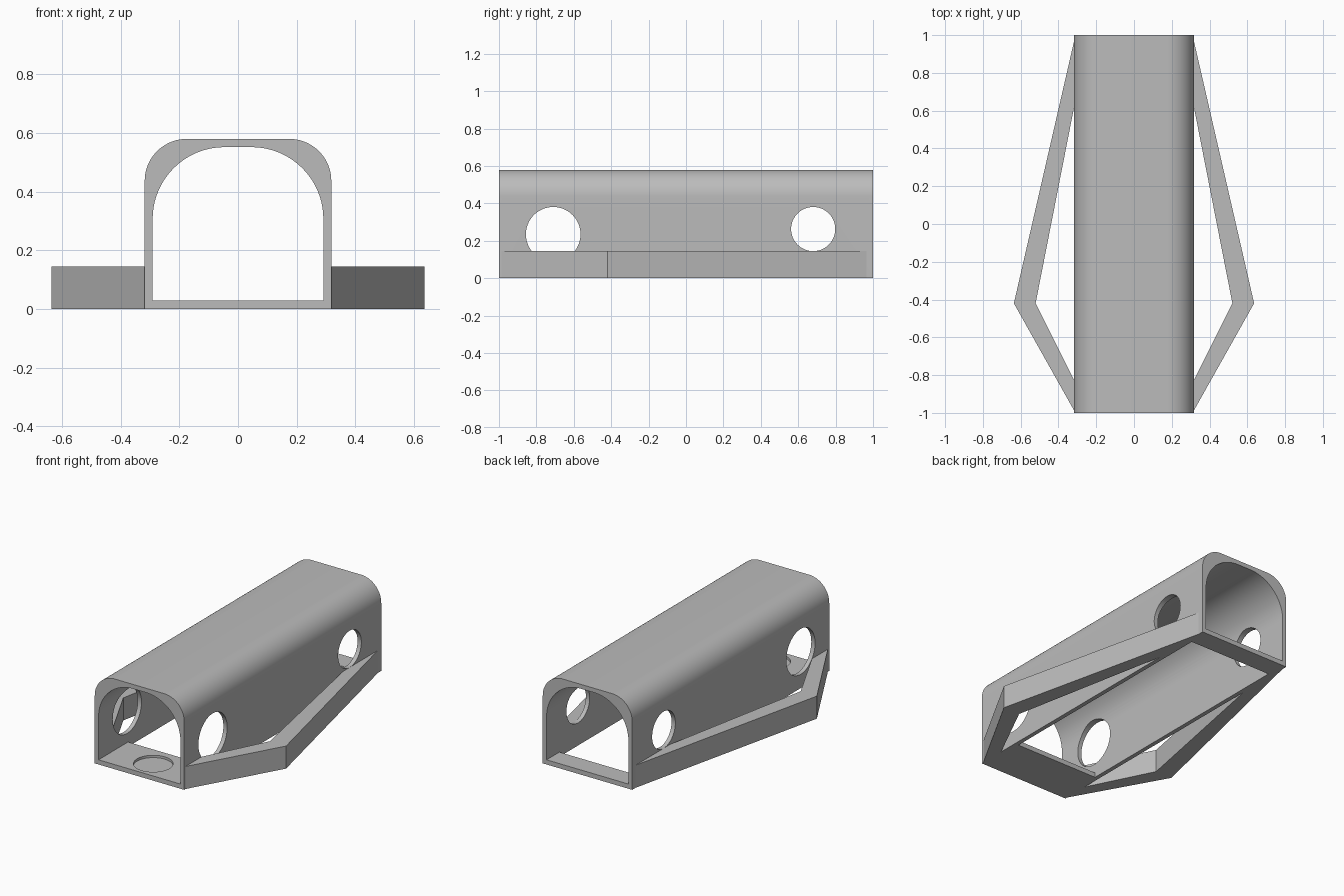
import bpy
import bmesh
from math import sin, cos, pi, radians
from mathutils import Matrix

cube = bpy.data.objects.get("Cube")
if cube:
    bpy.data.objects.remove(cube, do_unlink=True)

grey = bpy.data.materials.new("plain_grey")
grey.use_nodes = True
colour = (0.5, 0.5, 0.5, 1)
grey.diffuse_color = colour
grey.node_tree.nodes["Principled BSDF"].inputs["Base Color"].default_value = colour


def prism(name, points, depth):
    """Extrude a closed loop of 3D points along the depth vector."""
    bm = bmesh.new()
    face = bm.faces.new([bm.verts.new(p) for p in points])
    top = bmesh.ops.extrude_face_region(bm, geom=[face])
    verts = [v for v in top["geom"] if isinstance(v, bmesh.types.BMVert)]
    bmesh.ops.translate(bm, verts=verts, vec=depth)
    bmesh.ops.recalc_face_normals(bm, faces=bm.faces)
    mesh = bpy.data.meshes.new(name)
    bm.to_mesh(mesh)
    bm.free()
    obj = bpy.data.objects.new(name, mesh)
    bpy.context.collection.objects.link(obj)
    mesh.materials.append(grey)
    return obj


def arch(half, bottom, top, r, y, steps=20):
    """Upright section with two rounded upper corners."""
    right = [(half - r + r * cos(a), y, top - r + r * sin(a))
             for a in (pi / 2 * i / steps for i in range(steps + 1))]
    left = [(-x, y, z) for x, y, z in reversed(right)]
    return [(half, y, bottom)] + right + left + [(-half, y, bottom)]


def box(x, y0, y1, z):
    return [(-x, y0, z), (x, y0, z), (x, y1, z), (-x, y1, z)]


def circle(r, steps=64):
    return [(r * cos(2 * pi * i / steps), r * sin(2 * pi * i / steps))
            for i in range(steps)]


def cut(target, cutter):
    """Subtract the cutter from the target and discard it."""
    cutter.hide_render = True
    mod = target.modifiers.new("cut", "BOOLEAN")
    mod.operation = "DIFFERENCE"
    mod.solver = "EXACT"
    mod.object = cutter
    bpy.ops.object.select_all(action="DESELECT")
    bpy.context.view_layer.objects.active = target
    target.select_set(True)
    bpy.ops.object.modifier_apply(modifier=mod.name)
    bpy.data.objects.remove(cutter, do_unlink=True)


# Tunnel-shaped body, open at both ends
body = prism("body_shell", arch(0.318, 0, 0.58, 0.143, -1), (0, 2, 0))
cut(body, prism("bore", arch(0.291, 0.03, 0.552, 0.245, -1.1), (0, 2.2, 0)))

# Long opening in the floor, leaving a front plate and a rear lip
cut(body, prism("floor_opening", box(0.291, -0.70, 0.87, -0.1), (0, 0, 0.2)))

# Round holes through both side walls
for y, z, r in ((-0.71, 0.235, 0.146), (0.68, 0.263, 0.118)):
    ring = [(-0.5, y + a, z + b) for a, b in circle(r)]
    cut(body, prism("side_hole", ring, (1, 0, 0)))

# Shallow round recess in the front floor plate
ring = [(a, -0.86 + b, 0.015) for a, b in circle(0.115)]
cut(body, prism("floor_recess", ring, (0, 0, 0.1)))

bpy.ops.object.shade_smooth_by_angle(angle=radians(30))

# Bent side rails, mirrored
rail = [(0.31, -1), (0.636, -0.42), (0.31, 1),
        (0.31, 0.655), (0.521, -0.42), (0.31, -0.84)]
for side, name in ((1, "left_rail"), (-1, "right_rail")):
    prism(name, [(side * x, y, 0) for x, y in rail], (0, 0, 0.145))
